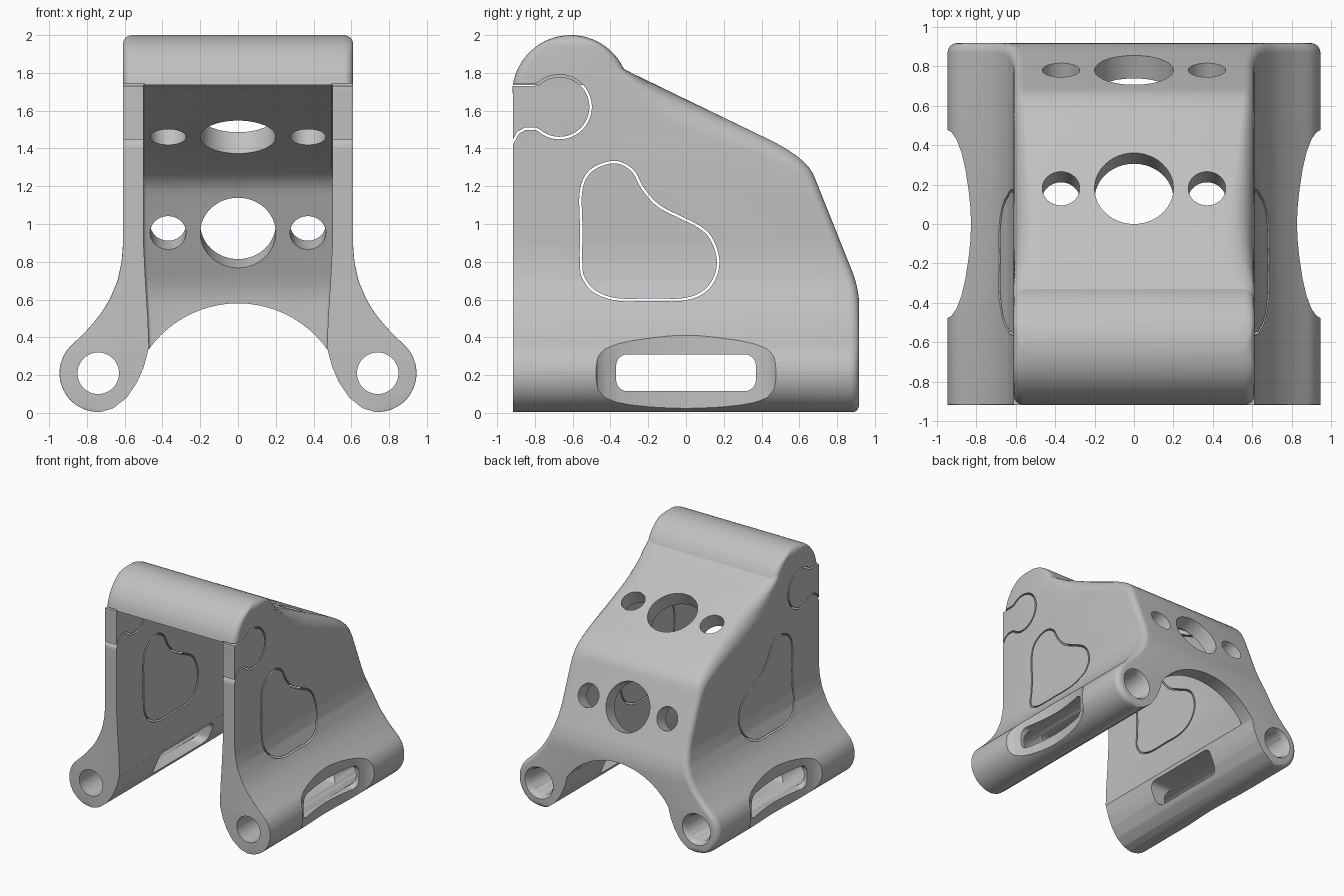
import bpy, bmesh
from math import sin, cos, pi, sqrt, radians, atan2
from mathutils import Vector

cube = bpy.data.objects.get("Cube")
if cube:
    bpy.data.objects.remove(cube, do_unlink=True)

grey = bpy.data.materials.new("satin grey")
grey.use_nodes = True
grey.diffuse_color = (0.53, 0.53, 0.53, 1)
grey.node_tree.nodes["Principled BSDF"].inputs["Base Color"].default_value = grey.diffuse_color

FRONT, BACK, HALF = -0.917, 0.917, 0.61
BAR_Y, BAR_Z, BAR_R = -0.61, 1.69, 0.31


def lerp(table, z):
    if z <= table[0][0]:
        return table[0][1]
    for (a, u), (b, v) in zip(table, table[1:]):
        if z <= b:
            return u + (v - u) * (z - a) / (b - a)
    return table[-1][1]


def loft(name, loops, closed=False):
    """Solid skinned through loops of equal point count."""
    bm = bmesh.new()
    rows = [[bm.verts.new(p) for p in loop] for loop in loops]
    pairs = list(zip(rows, rows[1:]))
    if closed:
        pairs.append((rows[-1], rows[0]))
    else:
        bm.faces.new(rows[0][::-1])
        bm.faces.new(rows[-1])
    n = len(rows[0])
    for a, b in pairs:
        for i in range(n):
            j = (i + 1) % n
            bm.faces.new((a[i], a[j], b[j], b[i]))
    bmesh.ops.recalc_face_normals(bm, faces=bm.faces)
    mesh = bpy.data.meshes.new(name)
    bm.to_mesh(mesh)
    bm.free()
    obj = bpy.data.objects.new(name, mesh)
    bpy.context.collection.objects.link(obj)
    return obj


def cut(target, cutter):
    cutter.hide_render = True
    mod = target.modifiers.new("cut", "BOOLEAN")
    mod.operation = "DIFFERENCE"
    mod.solver = "EXACT"
    mod.object = cutter
    bpy.context.view_layer.objects.active = target
    bpy.ops.object.modifier_apply(modifier=mod.name)
    bpy.data.objects.remove(cutter, do_unlink=True)


def section(z, w, yf, yb, ax, by, rf, n=7):
    """Horizontal rectangle with elliptical back corners and round front corners."""
    pts = []
    for k, (sx, sy) in enumerate([(1, 1), (-1, 1), (-1, -1), (1, -1)]):
        rx, ry = (ax, by) if sy > 0 else (rf, rf)
        cx, cy = sx * (w - rx), (yb - ry if sy > 0 else yf + ry)
        for i in range(n):
            t = pi / 2 * (k + i / (n - 1))
            pts.append((cx + rx * cos(t), cy + ry * sin(t), z))
    return pts


def softened(raw, z, reach):
    """Running average, which rounds the corners of a side profile."""
    steps = 12
    return sum(raw(z + reach * (2 * i / steps - 1)) for i in range(steps + 1)) / (steps + 1)


def outer_back(z):
    return min(BACK, 1.18 - 0.4 * z, (1.66 - z) / 0.484)


def inner_back(z):
    return min(0.79, 1.045 - 0.4 * z, (1.521 - z) / 0.484)


FLARE = [(0.36, 0.88), (0.41, 0.826), (0.46, 0.78), (0.53, 0.722), (0.6, 0.68),
         (0.7, 0.638), (0.8, 0.616), (0.88, HALF)]
BLEND_X = [(1.25, 0.05), (1.4, 0.07), (1.5, 0.09), (1.6, 0.12), (1.7, 0.15), (1.77, 0.17), (1.82, 0.05)]
BLEND_Y = [(1.2, 0.05), (1.3, 0.1), (1.42, 0.26), (1.5, 0.33), (1.6, 0.33), (1.7, 0.2), (1.77, 0.08), (1.82, 0.05)]


def body_section(z):
    # width: round foot, flared wall, straight wall, rounded bar end
    w = 0.74 + sqrt(max(0, 0.205 ** 2 - (z - 0.21) ** 2)) if z < 0.36 else lerp(FLARE, z)
    if z > 1.95:
        w -= 0.05 - sqrt(max(0, 0.05 ** 2 - (z - 1.95) ** 2))
    yf, yb = FRONT, softened(outer_back, z, max(0, min(0.09, (1.8 - z) / 2)))
    if z < 0.045:
        yb -= 0.045 - sqrt(0.045 ** 2 - (0.045 - z) ** 2)
    if z > BAR_Z:
        s = sqrt(max(0, BAR_R ** 2 - (z - BAR_Z) ** 2))
        yf, yb = BAR_Y - s, max(yb, BAR_Y + s) if z < 1.82 else BAR_Y + s
    limit = 0.45 * (yb - yf)
    rf = 0.05 if z > 1.74 else 0.003
    return section(z, w, yf, yb, lerp(BLEND_X, z), min(limit, lerp(BLEND_Y, z)), min(limit, rf))


# Outer body: feet, walls, sloped back and top bar in one skin
levels = [0.21 - 0.205 * cos(2.3 * i / 22) for i in range(23)]
levels += [0.37 + 0.03 * i for i in range(46)] + [1.737, 1.743, 1.77, 1.795]
levels += [BAR_Z + BAR_R * sin(radians(25 + 63.5 * i / 16)) for i in range(17)]
body = loft("bracket_body", [body_section(z) for z in levels])

# Cavity between the walls
WALL = [(0.3, 0.47), (0.5, 0.477), (0.7, 0.49), (0.9, 0.5)]
rows = [-0.1 + 0.04 * i for i in range(46)] + [1.735]
cut(body, loft("cavity", [section(z, lerp(WALL, z), -1.2, softened(inner_back, z, min(0.07, (1.74 - z) / 2)),
                                  0.015, 0.015, 0.01, 4) for z in rows]))

# Arch and inner sides of the feet
foot = [(0.74, -0.2), (0.74, 0), (0.66, 0.025), (0.59, 0.08), (0.535, 0.16), (0.5, 0.24), (0.483, 0.3)]
arch = [(0.58 * cos(radians(a)), 0.58 * sin(radians(a))) for a in range(35, 146, 5)]
opening = foot + arch + [(-x, z) for x, z in reversed(foot)]
cut(body, loft("opening", [[(x, y, z) for x, z in opening] for y in (-1.2, 1.2)]))

# Slots through the feet
slot = []
for k, (sy, cz) in enumerate([(1, 0.25), (-1, 0.25), (-1, 0.175), (1, 0.175)]):
    for i in range(7):
        t = pi / 2 * (k + i / 6)
        slot.append((sy * 0.31 + 0.06 * cos(t), cz + 0.06 * sin(t)))
cut(body, loft("slot", [[(x, y, z) for y, z in slot] for x in (-1.2, 1.2)]))

# Waisted outer sides of the feet
waist = [(1.1, 0.49), (0.95, 0.48), (0.925, 0.465), (0.9, 0.43), (0.875, 0.365), (0.855, 0.28),
         (0.838, 0.17), (0.829, 0.08)]
waist += [(0.826, 0)] + [(x, -y) for x, y in reversed(waist)]
for side in (1, -1):
    cut(body, loft("waist", [[(side * x, y, z) for x, y in waist] for z in (-0.2, 0.6)]))


def drill(x, y, z, r, depth, ny, nz, r_end=None):
    bpy.ops.mesh.primitive_cone_add(vertices=48, radius1=r, radius2=r_end or r, depth=depth,
                                    location=(x, y, z), rotation=(-atan2(ny, nz), 0, 0))
    cut(body, bpy.context.object)


# Bores along the feet, chamfered at the back
for side in (1, -1):
    drill(side * 0.74, 0, 0.21, 0.11, 2.4, 1, 0)
    drill(side * 0.74, 0.9, 0.21, 0.105, 0.06, 1, 0, 0.14)

# Large and small holes in the sloped plate and the back plate
for x, r in ((0, 0.2), (0.37, 0.095), (-0.37, 0.095)):
    drill(x, 0.18, 1.573, r, 0.4, 0.435, 0.9)
    drill(x, 0.78, 1.0, r, 0.4, 0.928, 0.371)


def smooth_closed(pts, steps=5):
    """Catmull-Rom curve through a closed outline."""
    out, n = [], len(pts)
    for i in range(n):
        a, b, c, d = (Vector(pts[(i + k) % n]) for k in (-1, 0, 1, 2))
        for s in range(steps):
            t = s / steps
            out.append(0.5 * (2 * b + (c - a) * t + (2 * a - 5 * b + 4 * c - d) * t ** 2
                              + (3 * b - a - 3 * c + d) * t ** 3))
    return out


def groove(path, lo, hi, closed):
    """Narrow gap following a path on a side wall."""
    n, loops = len(path), []
    for i, p in enumerate(path):
        a = path[(i - 1) % n] if closed or i else p
        b = path[(i + 1) % n] if closed or i < n - 1 else p
        d = (b - a).normalized()
        off = Vector((-d.y, d.x)) * 0.0065
        q, r = p + off, p - off
        loops.append([(lo, q.x, q.y), (hi, q.x, q.y), (hi, r.x, r.y), (lo, r.x, r.y)])
    cut(body, loft("groove", loops, closed))


# Gaps around the window panels and the front clips
window = smooth_closed([(-0.555, 0.78), (-0.555, 0.98), (-0.555, 1.18), (-0.5, 1.285), (-0.38, 1.328),
                        (-0.285, 1.285), (-0.23, 1.19), (-0.15, 1.1), (-0.04, 1.04), (0.07, 0.985),
                        (0.135, 0.92), (0.17, 0.81), (0.15, 0.71), (0.085, 0.635), (-0.02, 0.6),
                        (-0.18, 0.6), (-0.36, 0.6), (-0.48, 0.64), (-0.54, 0.71)])
clip = [Vector((-1, 1.738)), Vector((-0.8, 1.738))]
clip += [Vector((-0.67 + 0.165 * cos(radians(a)), 1.62 + 0.165 * sin(radians(a)))) for a in range(132, -134, -8)]
clip += [Vector(p) for p in ((-0.8, 1.505), (-0.85, 1.505), (-0.89, 1.482), (-0.913, 1.44), (-0.95, 1.37))]
for side in (1, -1):
    groove(window, side * 0.4, side * 0.9, True)
    groove(clip, side * 0.495, side * 0.9, False)

# Split off the panels and clips, then name, colour and shade every part
bpy.ops.object.select_all(action="DESELECT")
body.select_set(True)
bpy.context.view_layer.objects.active = body
bpy.ops.mesh.separate(type="LOOSE")
for part in list(bpy.context.selected_objects):
    corners = [Vector(c) for c in part.bound_box]
    low, high = corners[0], corners[6]
    side = "left" if low.x + high.x > 0 else "right"
    if high.z - low.z > 1.5:
        part.name = "bracket_body"
    elif low.z > 1.3:
        part.name = side + "_clip"
    else:
        part.name = side + "_window_panel"
    part.data.materials.clear()
    part.data.materials.append(grey)
    bpy.ops.object.select_all(action="DESELECT")
    part.select_set(True)
    bpy.context.view_layer.objects.active = part
    bpy.ops.object.shade_smooth_by_angle(angle=radians(32))
